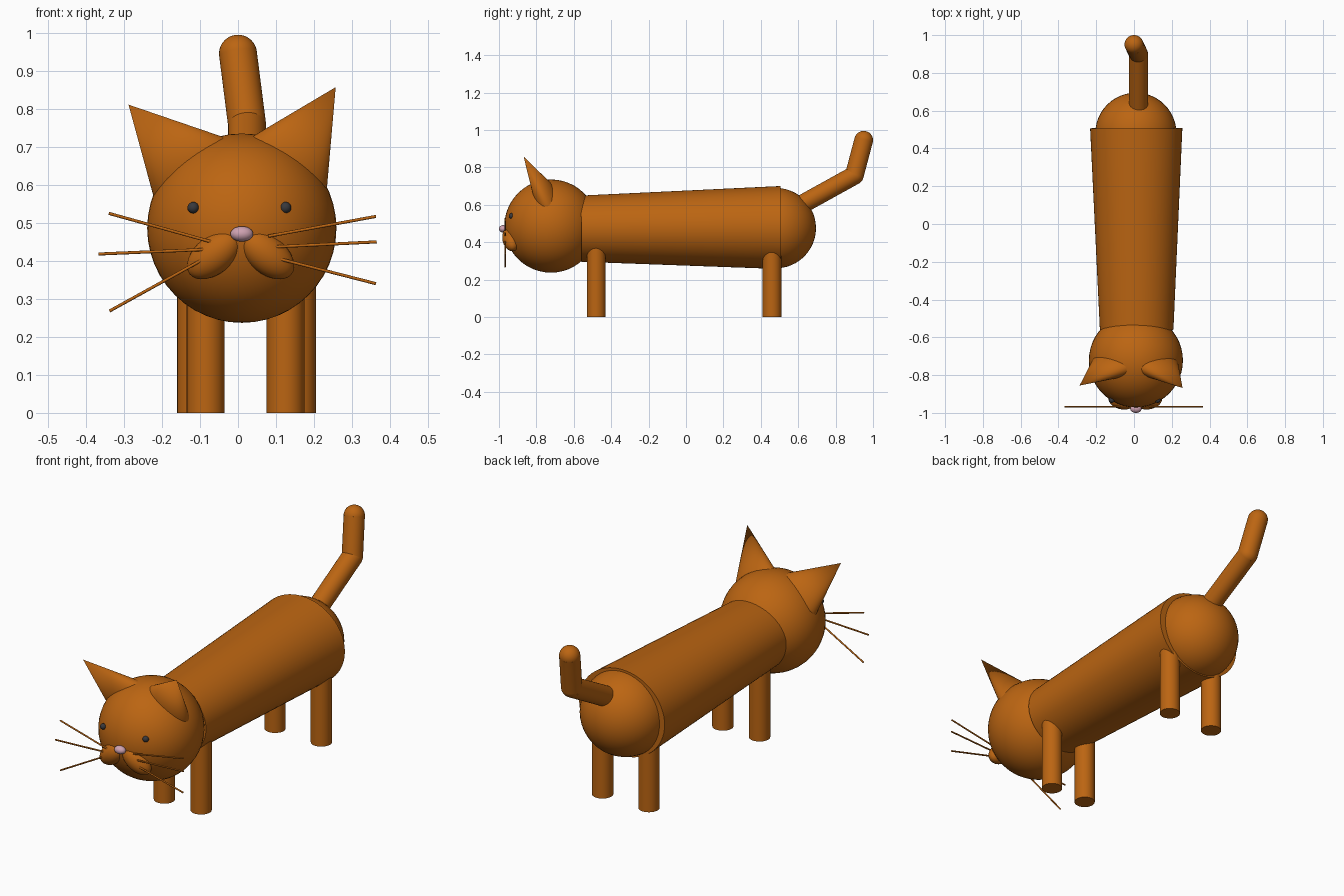
import bpy, math
from mathutils import Matrix, Vector

if "Cube" in bpy.data.objects:
    bpy.data.objects.remove(bpy.data.objects["Cube"])


def material(name, rgb):
    m = bpy.data.materials.new(name)
    m.diffuse_color = (*rgb, 1)
    m.use_nodes = True
    m.node_tree.nodes["Principled BSDF"].inputs["Base Color"].default_value = m.diffuse_color
    return m


FUR = material("orange_fur", (0.50, 0.13, 0.006))
PINK = material("pink", (0.62, 0.36, 0.44))
DARK = material("dark_grey", (0.04, 0.04, 0.045))


def finish(name, mat):
    ob = bpy.context.object
    ob.name = name
    ob.data.materials.append(mat)
    bpy.ops.object.shade_smooth_by_angle(angle=math.radians(35))
    return ob


def frame(centre, xa, ya, za):
    m = Matrix((xa, ya, za)).transposed().to_4x4()
    m.translation = Vector(centre)
    return m


def ball(name, centre, radii, mat=FUR, seg=48):
    bpy.ops.mesh.primitive_uv_sphere_add(segments=seg, ring_count=seg // 2, radius=1)
    bpy.context.object.data.transform(Matrix.Diagonal((*radii, 1)))
    bpy.context.object.location = centre
    return finish(name, mat)


def rod(name, a, b, r1, r2=None, seg=32, wide=1.0):
    a, b = Vector(a), Vector(b)
    d = b - a
    bpy.ops.mesh.primitive_cone_add(vertices=seg, radius1=r1, radius2=r1 if r2 is None else r2,
                                    depth=d.length)
    ob = bpy.context.object
    rot = d.to_track_quat('Z', 'Y').to_matrix().to_4x4()
    ob.data.transform(Matrix.Diagonal((wide, 1, 1, 1)) @ rot)
    ob.location = (a + b) / 2
    return finish(name, FUR)


# Head, tapered torso and rounded rump
ball("head", (0.01, -0.722, 0.486), (0.249, 0.249, 0.249))
rod("torso", (0.014, -0.56, 0.472), (0.012, 0.507, 0.478), 0.177, 0.222, 64, 1.1)
bpy.context.object.data.transform(Matrix.Identity(4))
ball("rump", (0.01, 0.48, 0.475), (0.215, 0.215, 0.215))

# Legs
for name, x, y in (("front_leg_left", -0.085, -0.48), ("front_leg_right", 0.125, -0.48),
                   ("back_leg_left", -0.11, 0.46), ("back_leg_right", 0.155, 0.46)):
    rod(name, (x, y, 0), (x, y, 0.45), 0.05)

# Bent tail with rounded joint and tip
base, joint, tip = (0.024, 0.58, 0.58), (0.024, 0.90, 0.757), (0.0, 0.95, 0.945)
rod("tail_lower", base, joint, 0.05)
rod("tail_upper", joint, tip, 0.05)
ball("tail_joint", joint, (0.05, 0.05, 0.05), seg=32)
ball("tail_tip", tip, (0.05, 0.05, 0.05), seg=32)

# Ears: flattened cones leaning outward and forward
for name, centre, apex, along in (
        ("ear_left", (-0.123, -0.755, 0.645), (-0.288, -0.855, 0.811), (-0.19, 0.03, -0.14)),
        ("ear_right", (0.128, -0.755, 0.65), (0.257, -0.868, 0.857), (0.22, 0.02, -0.14))):
    axis = Vector(apex) - Vector(centre)
    along = Vector(along).normalized()
    across = axis.cross(along).normalized()
    bpy.ops.mesh.primitive_cone_add(vertices=48, radius1=1, radius2=0, depth=1)
    ob = bpy.context.object
    ob.data.transform(Matrix.Translation((0, 0, 0.5)))
    ob.data.transform(frame((0, 0, 0), along * 0.125, across * 0.062, axis))
    ob.location = centre
    finish(name, FUR)

# Muzzle lobes, drooping to each side
for name, x, s in (("muzzle_left", -0.063, -1), ("muzzle_right", 0.077, 1)):
    along = Vector((s * 0.77, 0.15, -0.62)).normalized()
    across = along.cross(Vector((0, 1, 0))).normalized()
    depth = across.cross(along)
    ob = ball(name, (x, -0.936, 0.416), (0.083, 0.05, 0.045), seg=32)
    ob.matrix_world = frame((x, -0.936, 0.416), along, across, depth)

# Nose and eyes
ball("nose", (0.01, -0.978, 0.471), (0.03, 0.022, 0.02), PINK, 24)
for name, x in (("eye_left", -0.118), ("eye_right", 0.125)):
    ball(name, (x, -0.932, 0.54), (0.015, 0.015, 0.015), DARK, 24)

# Whiskers: x, z of root and end
for i, (x1, z1, x2, z2) in enumerate((
        (-0.07, 0.45, -0.34, 0.525), (-0.085, 0.43, -0.367, 0.418), (-0.09, 0.405, -0.338, 0.268),
        (0.08, 0.465, 0.363, 0.517), (0.10, 0.437, 0.365, 0.45), (0.11, 0.405, 0.363, 0.34))):
    rod(f"whisker_{i + 1}", (x1, -0.967, z1), (x2, -0.967, z2), 0.004, seg=12)
